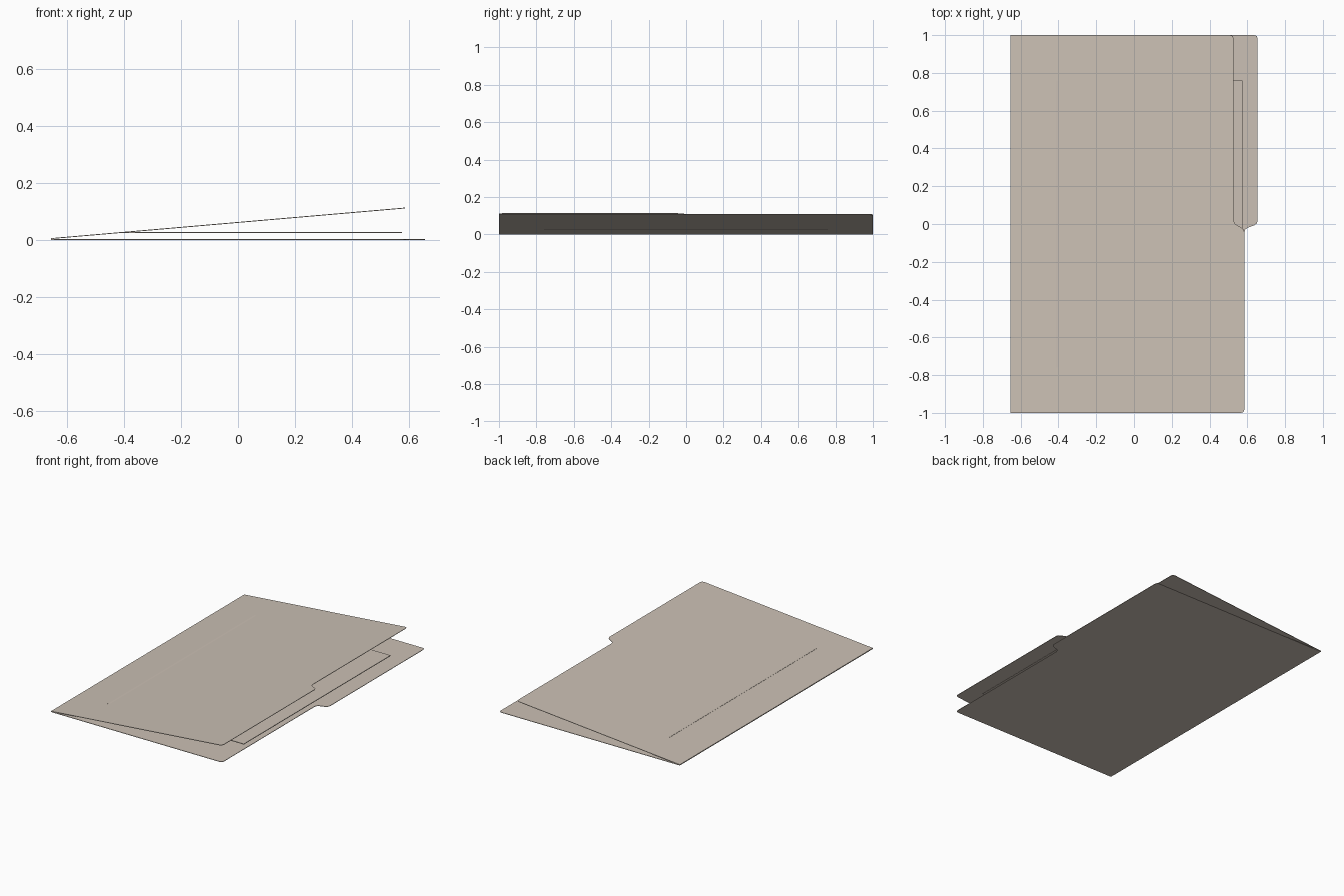
import bpy, bmesh

if "Cube" in bpy.data.objects:
    bpy.data.objects.remove(bpy.data.objects["Cube"])

card = bpy.data.materials.new("warm_grey_card")
card.diffuse_color = (0.60, 0.53, 0.46, 1.0)
card.use_nodes = True
card.node_tree.nodes["Principled BSDF"].inputs["Base Color"].default_value = card.diffuse_color

HINGE = -0.655      # x of the folded edge
EDGE = 0.585        # x of the plain open edge
THICK = 0.003


def sheet(name, outline, height, thick):
    """Thin sheet from an xy outline; height(x) gives the underside."""
    bm = bmesh.new()
    low = [bm.verts.new((x, y, height(x))) for x, y in outline]
    top = [bm.verts.new((x, y, height(x) + thick)) for x, y in outline]
    bm.faces.new(low[::-1])
    bm.faces.new(top)
    n = len(outline)
    for i in range(n):
        j = (i + 1) % n
        bm.faces.new((low[i], low[j], top[j], top[i]))
    bmesh.ops.recalc_face_normals(bm, faces=bm.faces)
    mesh = bpy.data.meshes.new(name)
    bm.to_mesh(mesh)
    bm.free()
    mesh.materials.append(card)
    obj = bpy.data.objects.new(name, mesh)
    bpy.context.collection.objects.link(obj)
    return obj


def cover_outline(half_x):
    """Cover whose back half ends at half_x (tab or cut-away), with an S step."""
    s = 1 if half_x > EDGE else -1
    w = abs(half_x - EDGE)
    pts = [(HINGE, -1), (EDGE - 0.018, -1), (EDGE - 0.005, -0.995), (EDGE, -0.982)]
    # eased step between the two edge lines
    pts += [(EDGE, -0.045), (EDGE + s * 0.004, -0.03), (EDGE + s * 0.015, -0.02),
            (EDGE + s * (w - 0.018), -0.007), (EDGE + s * (w - 0.005), 0.003),
            (half_x, 0.02)]
    pts += [(half_x, 0.982), (half_x - 0.005, 0.995), (half_x - 0.018, 1), (HINGE, 1)]
    return pts


# back cover with the tab, lying flat
sheet("back_cover", cover_outline(0.655), lambda x: 0.0, THICK)

# front cover, hinged open, cut away in front of the tab
slope = 0.107 / (EDGE - HINGE)
sheet("front_cover", cover_outline(0.528), lambda x: THICK + slope * (x - HINGE), THICK)

# loose paper stack held between the covers
sheet("paper_stack", [(-0.412, -0.76), (0.574, -0.76), (0.574, 0.76), (-0.412, 0.76)],
      lambda x: 0.024, 0.004)
